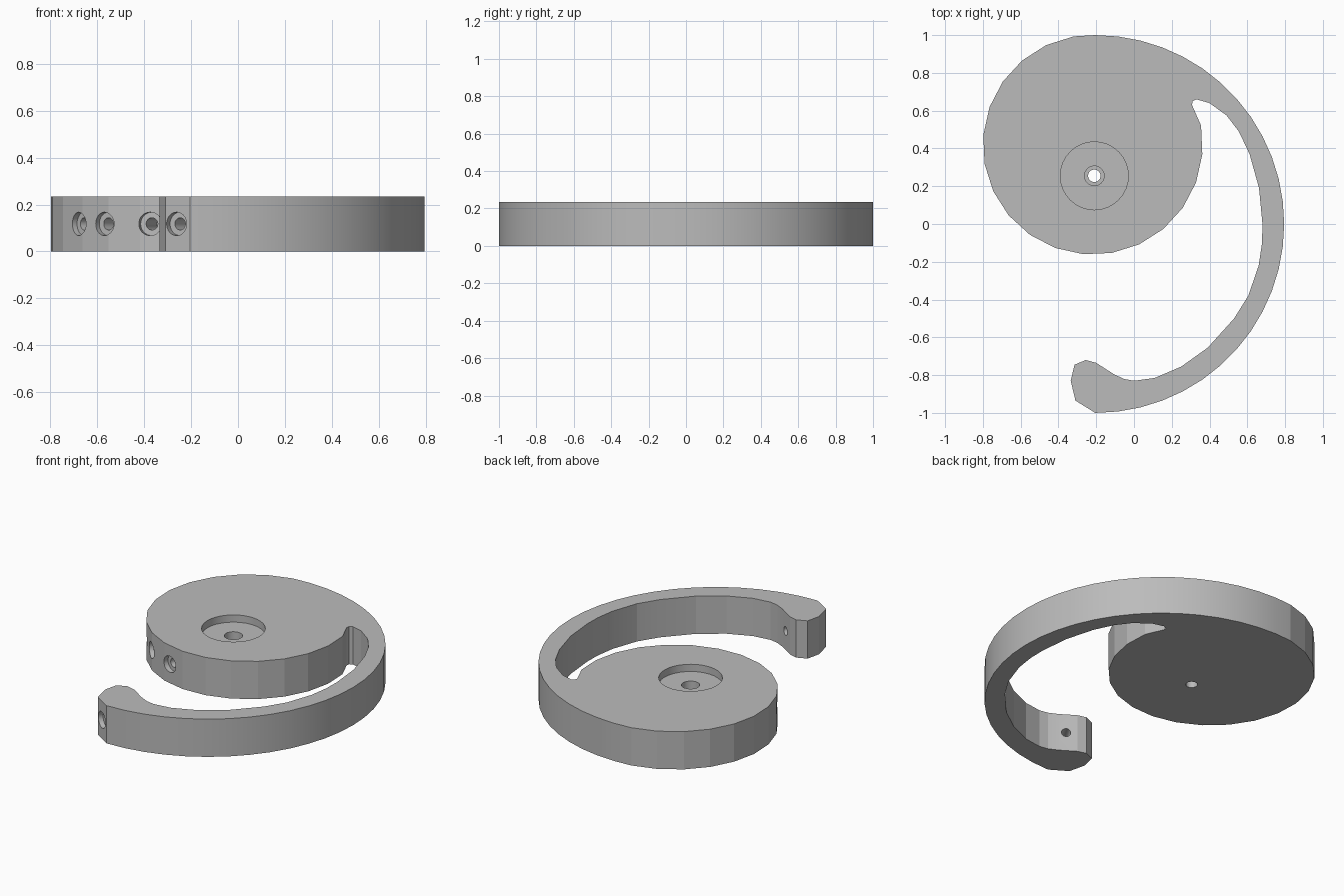
import bpy, bmesh, math
from mathutils import Vector

default = bpy.data.objects.get("Cube")
if default:
    bpy.data.objects.remove(default, do_unlink=True)

HEIGHT = 0.235
MID = HEIGHT / 2
DISC = Vector((-0.218, 0.42, 0))

grey = bpy.data.materials.new("plain_grey")
grey.use_nodes = True
grey.diffuse_color = (0.5, 0.5, 0.5, 1)
grey.node_tree.nodes["Principled BSDF"].inputs["Base Color"].default_value = grey.diffuse_color


def arc(cx, cy, r, start, end, steps):
    angles = [math.radians(start + (end - start) * i / steps) for i in range(steps + 1)]
    return [(cx + r * math.cos(a), cy + r * math.sin(a)) for a in angles]


def cutter(name, start, direction, radius, length):
    """Hidden cylinder that begins at start and runs along direction."""
    direction = Vector(direction).normalized()
    bpy.ops.mesh.primitive_cylinder_add(
        vertices=32, radius=radius, depth=length,
        location=Vector(start) + direction * length / 2,
        rotation=direction.to_track_quat('Z', 'Y').to_euler())
    tool = bpy.context.object
    tool.name = name
    tool.hide_render = True
    tool.hide_set(True)
    tool.display_type = 'WIRE'
    return tool


# Outline: outer sweep, hooked tip, inner sweep, notch, then round the disc
outline = arc(-0.205, 0, 1.0, 90, -90, 26)
outline += [(-0.31, -0.935), (-0.335, -0.83), (-0.315, -0.745), (-0.255, -0.72),
            (-0.2, -0.735), (-0.11, -0.793), (-0.055, -0.82), (0, -0.83),
            (0.11, -0.815), (0.25, -0.755), (0.39, -0.655), (0.53, -0.5),
            (0.605, -0.38), (0.66, -0.22), (0.678, -0.1), (0.68, 0),
            (0.662, 0.19), (0.612, 0.37), (0.555, 0.49), (0.49, 0.575),
            (0.4, 0.64), (0.33, 0.66), (0.31, 0.65), (0.307, 0.63)]
outline += arc(DISC.x, DISC.y, 0.582, 10, -260, 18)

# Flat plate with the disc and arm in one piece
bm = bmesh.new()
base = bm.faces.new([bm.verts.new((x, y, 0)) for x, y in outline])
top = bmesh.ops.extrude_face_region(bm, geom=[base])
bmesh.ops.translate(bm, vec=(0, 0, HEIGHT),
                    verts=[v for v in top["geom"] if isinstance(v, bmesh.types.BMVert)])
bmesh.ops.recalc_face_normals(bm, faces=bm.faces)
mesh = bpy.data.meshes.new("hooked_disc")
bm.to_mesh(mesh)
bm.free()
mesh.materials.append(grey)
body = bpy.data.objects.new("hooked_disc", mesh)
bpy.context.collection.objects.link(body)

# Stepped pivot bore
tools = []
for name, radius, floor in (("pivot_recess", 0.18, 0.19), ("pivot_bore", 0.052, 0.06),
                            ("pivot_hole", 0.033, -0.1)):
    tools.append(cutter(name, (-0.21, 0.255, floor), (0, 0, 1), radius, 0.4))

# Stepped side holes: three in the disc rim, one right through the tip
holes = []
for x in (-0.68, -0.57, -0.375):
    dx = x - DISC.x
    rim = Vector((x, DISC.y - math.sqrt(0.58 ** 2 - dx * dx), MID))
    holes.append((rim, Vector((DISC.x, DISC.y, MID)) - rim, 0.2))
holes.append((Vector((-0.262, -0.965, MID)), Vector((0.51, 0.86, 0)), 0.4))
for rim, inward, depth in holes:
    inward.normalize()
    outside = rim - inward * 0.04
    tools.append(cutter("side_recess", outside, inward, 0.05, 0.07))
    tools.append(cutter("side_hole", outside, inward, 0.026, depth + 0.04))

for tool in tools:
    cut = body.modifiers.new(tool.name, 'BOOLEAN')
    cut.operation = 'DIFFERENCE'
    cut.solver = 'EXACT'
    cut.object = tool

# Apply the cuts and smooth the shallow curves
bpy.ops.object.select_all(action='DESELECT')
body.select_set(True)
bpy.context.view_layer.objects.active = body
for cut in list(body.modifiers):
    bpy.ops.object.modifier_apply(modifier=cut.name)
bpy.ops.object.shade_smooth_by_angle(angle=math.radians(12))
for tool in tools:
    bpy.data.objects.remove(tool, do_unlink=True)
